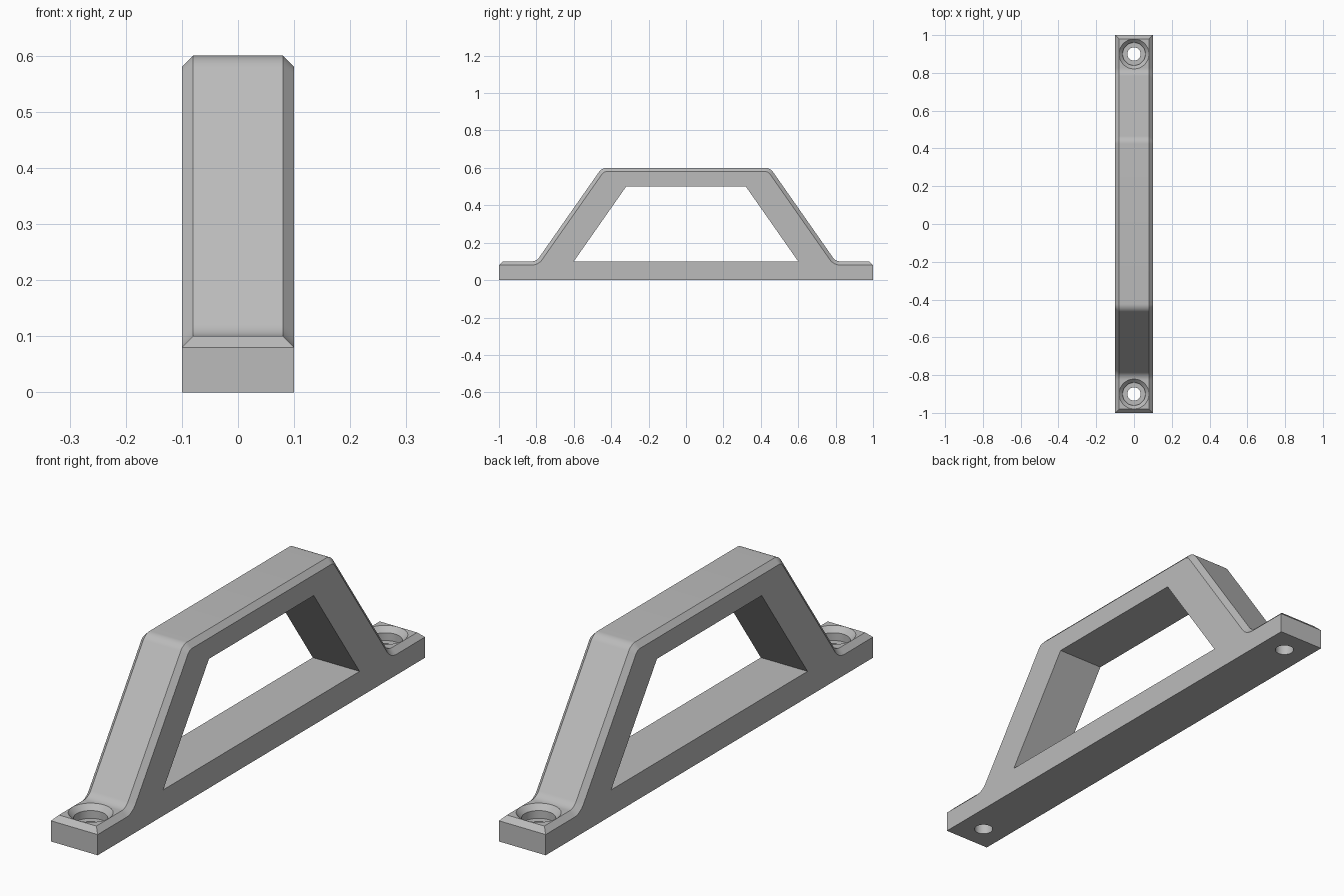
import bpy, bmesh
from math import cos, sin, tan, pi, atan2
from mathutils import Vector

cube = bpy.data.objects.get("Cube")
if cube:
    bpy.data.objects.remove(cube, do_unlink=True)

HALF_W, CHAMFER = 0.10, 0.02
STEPS = 8
SLOPE = atan2(0.5, 0.35)          # angle of the slanted legs

grey = bpy.data.materials.new("plain_grey")
grey.use_nodes = True
colour = (0.50, 0.50, 0.50, 1)
grey.diffuse_color = colour
grey.node_tree.nodes["Principled BSDF"].inputs["Base Color"].default_value = colour


def make_object(name, bm):
    bmesh.ops.recalc_face_normals(bm, faces=bm.faces)
    mesh = bpy.data.meshes.new(name)
    bm.to_mesh(mesh)
    bm.free()
    mesh.materials.append(grey)
    obj = bpy.data.objects.new(name, mesh)
    bpy.context.collection.objects.link(obj)
    return obj


def top_path(inset):
    """Rounded upper outline (y, z), moved inwards by inset."""
    shift = inset * tan(SLOPE / 2)
    foot = Vector((-0.80 + shift, 0.10 - inset))
    crest = Vector((-0.45 + shift, 0.60 - inset))
    half = [Vector((-1 + CHAMFER - inset, 0.10 - inset))]
    r_foot, r_crest = 0.05 + inset, 0.05 - inset
    c_foot = foot + Vector((-r_foot * tan(SLOPE / 2), r_foot))
    c_crest = crest + Vector((r_crest * tan(SLOPE / 2), -r_crest))
    angles = [SLOPE * i / STEPS for i in range(STEPS + 1)]
    half += [c_foot + r_foot * Vector((sin(a), -cos(a))) for a in angles]
    half += [c_crest + r_crest * Vector((-sin(a), cos(a))) for a in reversed(angles)]
    return half + [Vector((-p.x, p.y)) for p in reversed(half)]


# Handle body: two side outlines joined by chamfers and a top strip
bm = bmesh.new()
rows = [[bm.verts.new((x, p.x, p.y)) for p in top_path(inset)]
        for x, inset in ((-HALF_W, CHAMFER), (CHAMFER - HALF_W, 0),
                         (HALF_W - CHAMFER, 0), (HALF_W, CHAMFER))]
base = [[bm.verts.new((x, y, 0)) for y in (-1, 1)] for x in (-HALF_W, HALF_W)]
for a, b in zip(rows, rows[1:]):
    for i in range(len(a) - 1):
        bm.faces.new((a[i], a[i + 1], b[i + 1], b[i]))
for row, (front, back) in zip((rows[0], rows[3]), base):
    bm.faces.new([front] + row + [back])
bm.faces.new((base[0][0], base[0][1], base[1][1], base[1][0]))
for end in (0, -1):
    bm.faces.new([r[end] for r in rows])
    bm.faces.new((rows[0][end], rows[3][end], base[1][end], base[0][end]))
body = make_object("handle_body", bm)

# Window cutter
bm = bmesh.new()
window = [(-0.60, 0.10), (0.60, 0.10), (0.32, 0.50), (-0.32, 0.50)]
face = bm.faces.new([bm.verts.new((-0.2, y, z)) for y, z in window])
out = bmesh.ops.extrude_face_region(bm, geom=[face])
bmesh.ops.translate(bm, vec=(0.4, 0, 0),
                    verts=[v for v in out["geom"] if isinstance(v, bmesh.types.BMVert)])
cutters = [make_object("window_cutter", bm)]


# Countersunk screw hole cutters, turned from a radius and height profile
def screw_cutter(name, y, sides=48):
    profile = [(0.035, -0.05), (0.035, 0.05), (0.06, 0.05),
               (0.06, 0.08), (0.079, 0.10), (0.079, 0.20)]
    bm = bmesh.new()
    rings = [[bm.verts.new((r * cos(2 * pi * i / sides), y + r * sin(2 * pi * i / sides), z))
              for i in range(sides)] for r, z in profile]
    for a, b in zip(rings, rings[1:]):
        for i in range(sides):
            j = (i + 1) % sides
            bm.faces.new((a[i], a[j], b[j], b[i]))
    bm.faces.new(rings[0])
    bm.faces.new(rings[-1])
    return make_object(name, bm)


cutters += [screw_cutter("front_screw_cutter", -0.9), screw_cutter("back_screw_cutter", 0.9)]

# Cut the openings, then remove the cutters
bpy.ops.object.select_all(action="DESELECT")
bpy.context.view_layer.objects.active = body
body.select_set(True)
for cutter in cutters:
    cutter.hide_render = True
    mod = body.modifiers.new(cutter.name, "BOOLEAN")
    mod.operation, mod.solver, mod.object = "DIFFERENCE", "EXACT", cutter
    bpy.ops.object.modifier_apply(modifier=mod.name)
    bpy.data.objects.remove(cutter, do_unlink=True)
bpy.ops.object.shade_smooth_by_angle(angle=pi / 6)
